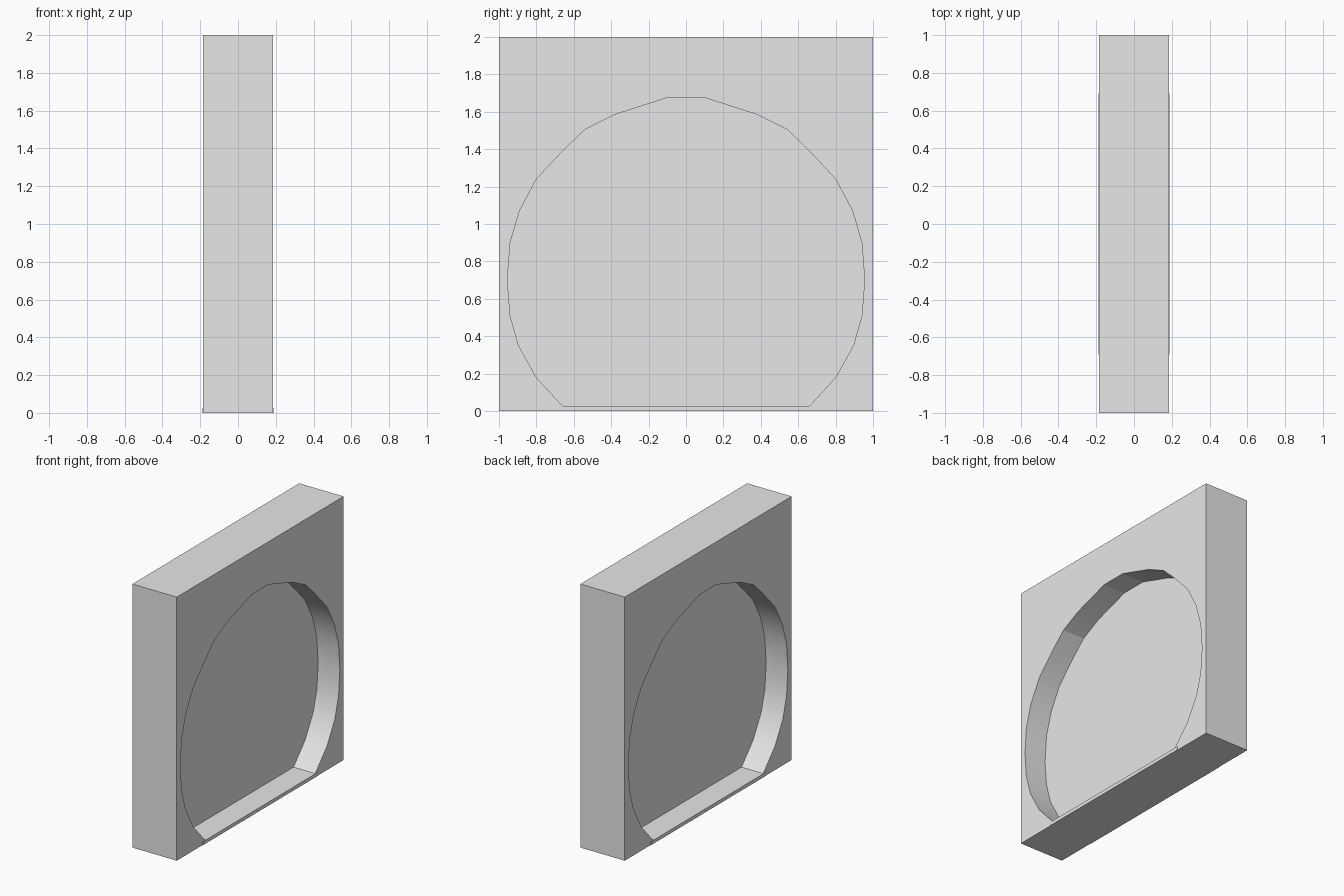
import bpy, bmesh, math

if "Cube" in bpy.data.objects:
    bpy.data.objects.remove(bpy.data.objects["Cube"])

grey = bpy.data.materials.new("plain grey")
grey.diffuse_color = (0.8, 0.8, 0.8, 1)
grey.use_nodes = True
grey.node_tree.nodes["Principled BSDF"].inputs["Base Color"].default_value = grey.diffuse_color

HALF = 0.186     # half thickness of the wall block
SILL = 0.027     # height of the sill bar

# right half of the arch outline (y, z), from the bottom up
side = [(0.66, SILL), (0.80, 0.18), (0.895, 0.35), (0.94, 0.51), (0.955, 0.70),
        (0.94, 0.90), (0.89, 1.07), (0.80, 1.24), (0.65, 1.40), (0.54, 1.505),
        (0.38, 1.585), (0.10, 1.675)]
arch = side + [(-y, z) for y, z in reversed(side)]
square = [(-1, 0), (1, 0), (1, 2), (-1, 2)]


def extrude_outline(name, loops, half):
    """Fill the loops (later loops are holes) and extrude along x."""
    bm = bmesh.new()
    for loop in loops:
        vs = [bm.verts.new((-half, y, z)) for y, z in loop]
        for a, b in zip(vs, vs[1:] + vs[:1]):
            bm.edges.new((a, b))
    bmesh.ops.triangle_fill(bm, use_beauty=True, edges=bm.edges[:], normal=(-1, 0, 0))
    res = bmesh.ops.extrude_face_region(bm, geom=bm.faces[:], use_keep_orig=True)
    moved = [g for g in res["geom"] if isinstance(g, bmesh.types.BMVert)]
    bmesh.ops.translate(bm, vec=(2 * half, 0, 0), verts=moved)
    bmesh.ops.recalc_face_normals(bm, faces=bm.faces[:])
    mesh = bpy.data.meshes.new(name)
    bm.to_mesh(mesh)
    bm.free()
    mesh.materials.append(grey)
    ob = bpy.data.objects.new(name, mesh)
    bpy.context.collection.objects.link(ob)
    return ob


# square block with an arched opening
block = extrude_outline("wall_block", [square, arch], HALF)
bpy.context.view_layer.objects.active = block
block.select_set(True)
bpy.ops.object.shade_smooth_by_angle(angle=math.radians(17))

# thin panel closing the opening halfway through
extrude_outline("middle_panel", [arch], 0.004)

# low sill bar, barely proud of both faces
extrude_outline("sill_bar", [[(-0.69, 0), (0.69, 0), (0.69, SILL), (-0.69, SILL)]], 0.189)
